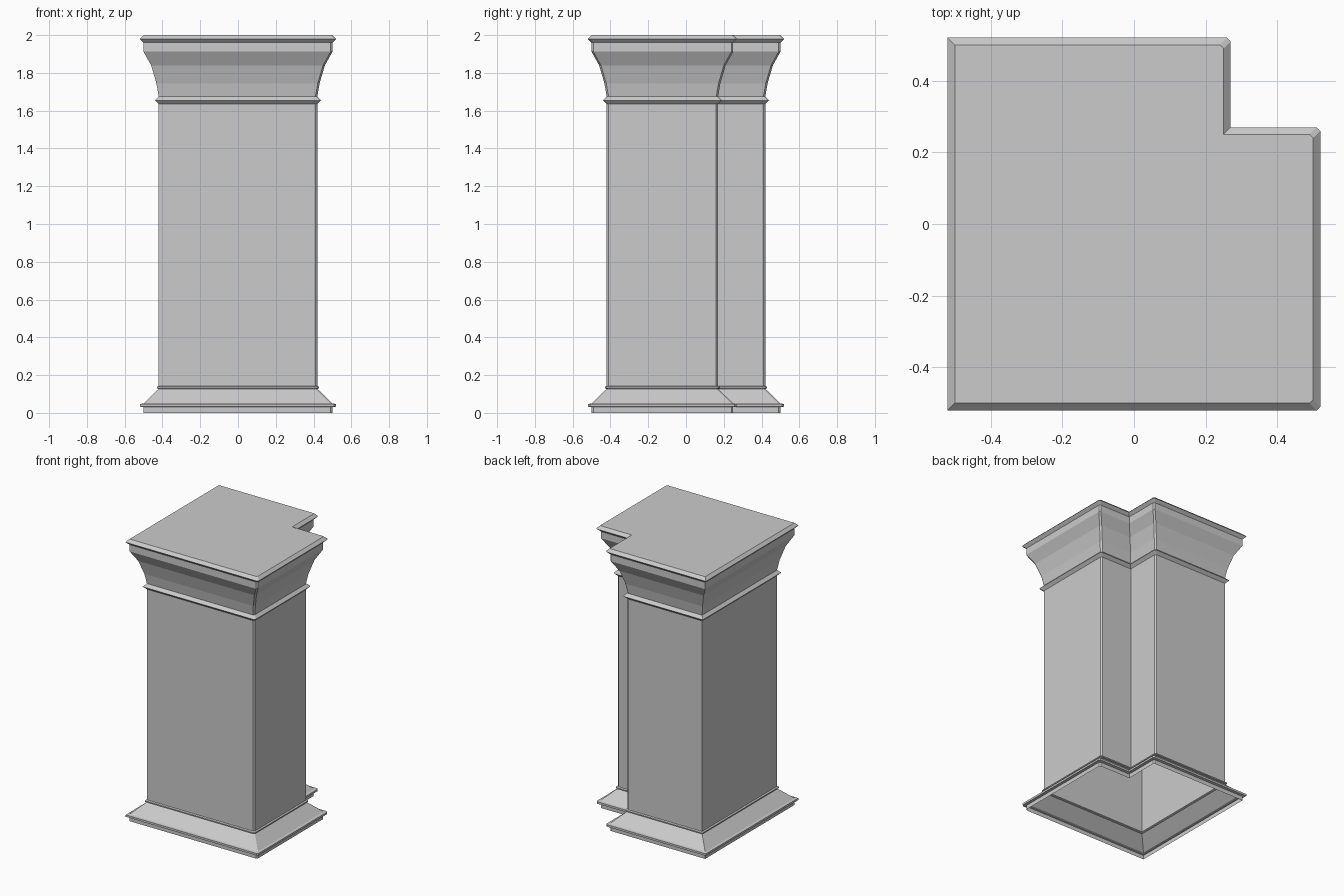
import bpy, bmesh

if "Cube" in bpy.data.objects:
    bpy.data.objects.remove(bpy.data.objects["Cube"])

NOTCH = 0.25   # size of the square notch in the back right corner
C = 0.01       # small chamfer on the outer corners


def outline(w):
    """Notched square footprint with half width w, counter-clockwise."""
    n = w - NOTCH
    return [(-w, -w), (w - C, -w), (w, -w + C), (w, n - C), (w - C, n),
            (n, n), (n, w - C), (n - C, w), (-w, w)]


def make_part(name, profile, cap=False):
    """Stack the footprint along a list of (half width, height) steps."""
    bm = bmesh.new()
    rings = [[bm.verts.new((x, y, z)) for x, y in outline(w)] for w, z in profile]
    for low, high in zip(rings, rings[1:]):
        for i in range(len(low)):
            j = (i + 1) % len(low)
            bm.faces.new((low[i], low[j], high[j], high[i]))
    if cap:
        bm.faces.new(rings[-1])
    mesh = bpy.data.meshes.new(name)
    bm.to_mesh(mesh)
    bm.free()
    obj = bpy.data.objects.new(name, mesh)
    bpy.context.collection.objects.link(obj)
    return obj


# Plinth and sloped base, open underneath
make_part("base", [(0.50, 0), (0.50, 0.03), (0.518, 0.033), (0.518, 0.047),
                   (0.50, 0.05), (0.42, 0.127), (0.43, 0.13),
                   (0.43, 0.138), (0.42, 0.142)])

# Plain shaft
make_part("shaft", [(0.42, 0.142), (0.42, 1.635)])

# Neck ring, flared capital and top slab
make_part("capital", [(0.42, 1.635), (0.44, 1.655), (0.42, 1.675),
                      (0.432, 1.745), (0.46, 1.84), (0.50, 1.912),
                      (0.50, 1.96), (0.52, 1.98), (0.50, 2.0)], cap=True)
